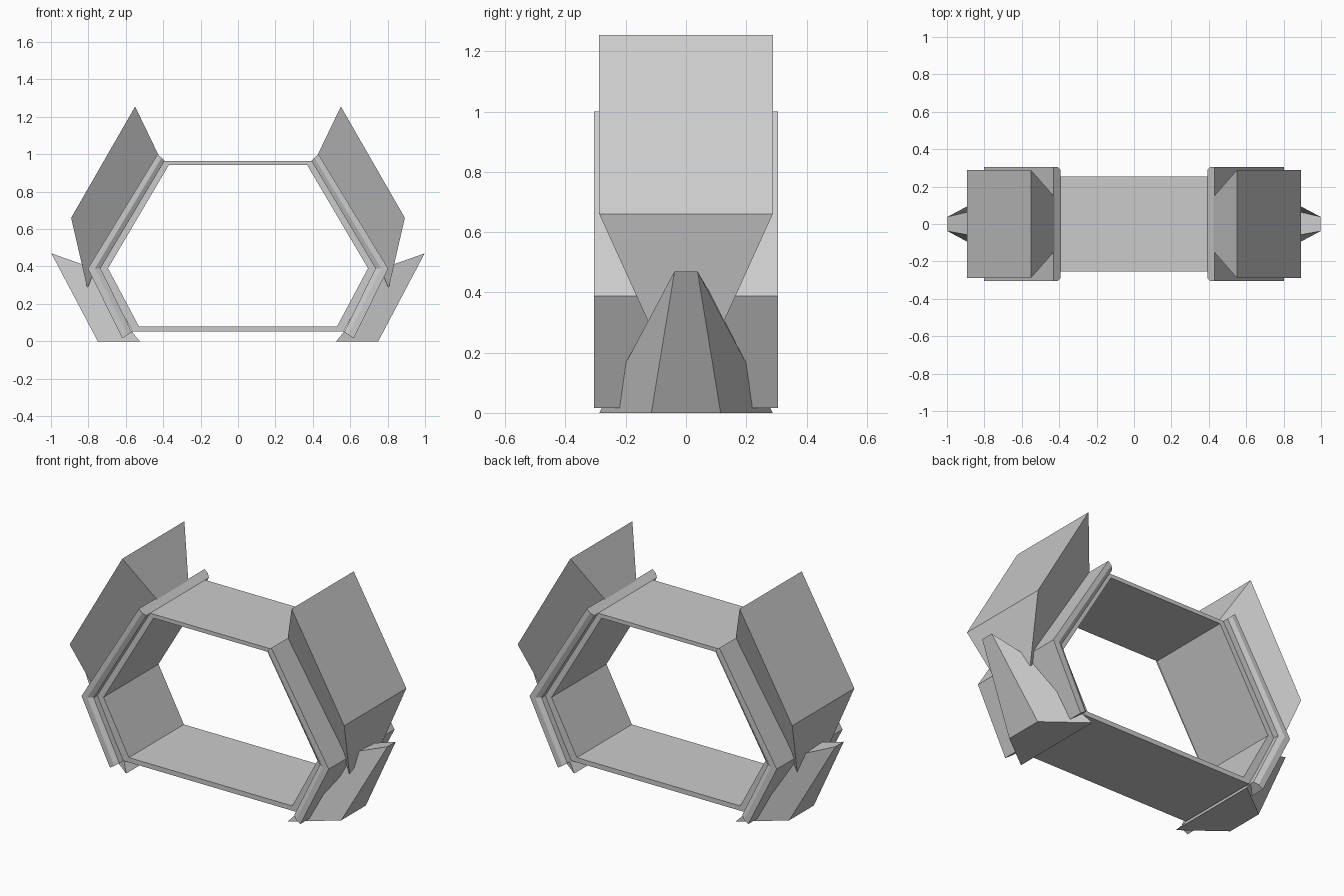
import bpy, bmesh

if "Cube" in bpy.data.objects:
    bpy.data.objects.remove(bpy.data.objects["Cube"])


def make(name, verts, faces, mirror=True):
    me = bpy.data.meshes.new(name)
    me.from_pydata(verts, [], faces)
    bm = bmesh.new()
    bm.from_mesh(me)
    bmesh.ops.recalc_face_normals(bm, faces=bm.faces)
    bm.to_mesh(me)
    bm.free()
    ob = bpy.data.objects.new(name, me)
    bpy.context.collection.objects.link(ob)
    if mirror:
        m = ob.modifiers.new("Mirror", 'MIRROR')
        m.use_mirror_merge = False
    return ob


def sweep(name, stations, closed, mirror):
    """Join equal closed cross-sections into a solid (or a ring)."""
    n, k = len(stations[0]), len(stations)
    verts = [v for s in stations for v in s]
    faces = []
    for i in range(k if closed else k - 1):
        a, b = i * n, (i + 1) % k * n
        faces += [(a + j, a + (j + 1) % n, b + (j + 1) % n, b + j) for j in range(n)]
    if not closed:
        faces += [tuple(range(n)), tuple(range((k - 1) * n, k * n))]
    return make(name, verts, faces, mirror)


def lerp(a, b, t):
    return tuple(p + (q - p) * t for p, q in zip(a, b))


def stations(inner, outer, section):
    result = []
    for a, b in zip(inner, outer):
        pts = [(lerp(a, b, t), y) for t, y in section]
        result.append([(p[0], y, p[1]) for p, y in pts])
    return result


def full_hex(half):
    return half + [(-x, z) for x, z in reversed(half)]


# hexagonal tunnel
bore = [(0.37, 0.942), (0.695, 0.39), (0.53, 0.08)]
skin = [(0.40, 0.965), (0.745, 0.39), (0.565, 0.052)]
rect = [(0, -0.255), (1, -0.255), (1, 0.255), (0, 0.255)]
sweep("hexagonal_tunnel", stations(full_hex(bore), full_hex(skin), rect), True, False)

# bent side panels with chamfered rims
rim = [(0.430, 1.0), (0.803, 0.388), (0.618, 0.016)]
base = [(0.392, 0.965), (0.735, 0.39), (0.568, 0.05)]
edge = [(0, -0.29), (0.45, -0.305), (1, -0.305), (1, 0.305), (0.45, 0.305), (0, 0.29)]
edge[0:0] = [(0, 0.25), (0, -0.25)]
panel = edge[2:]
sweep("side_panel", stations(base, rim, panel), False, True)

# upper armour blocks: front and back outlines joined across the width
outline = [(0.55, 0.288, 1.255), (0.892, 0.288, 0.66),
           (0.805, 0.115, 0.28), (0.76, 0.115, 0.40), (0.42, 0.14, 0.985)]
sweep("upper_armour", [[(x, -y, z) for x, y, z in outline], outline], False, True)

# lower fins: the front flank is notched deeper than the back one
front = [(0.75, -0.115, 0), (0.998, -0.038, 0.47), (0.80, -0.075, 0.40),
         (0.715, -0.105, 0.23), (0.525, -0.288, 0)]
back = [(0.75, 0.115, 0), (0.998, 0.038, 0.47), (0.80, 0.085, 0.39),
        (0.70, 0.187, 0.19), (0.525, 0.288, 0)]
sweep("lower_fin", [front, back], False, True)
